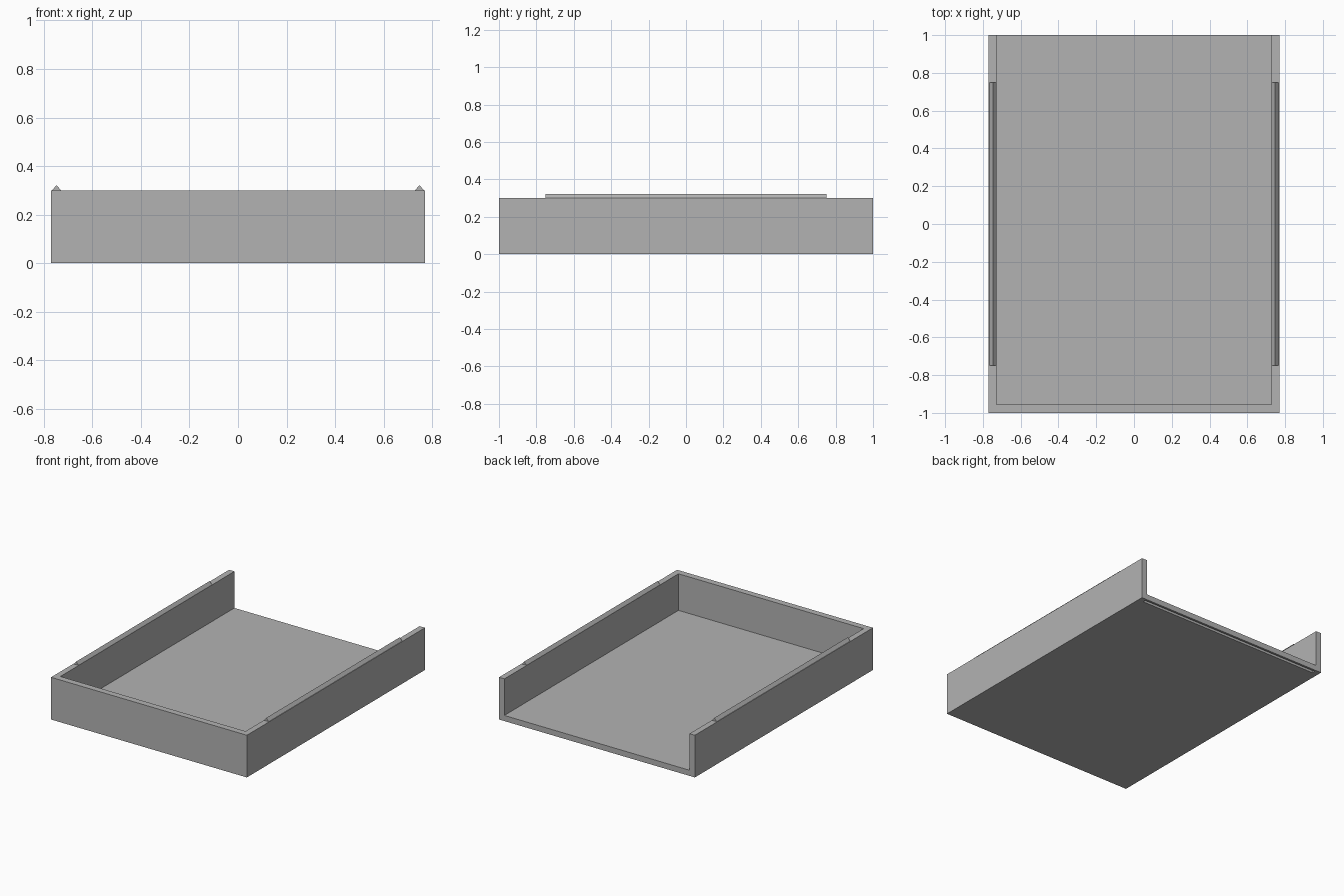
import bpy
import bmesh
from mathutils import Vector

cube = bpy.data.objects.get("Cube")
if cube:
    bpy.data.objects.remove(cube, do_unlink=True)

grey = bpy.data.materials.new("plain grey")
grey.use_nodes = True
colour = (0.45, 0.45, 0.45, 1)
grey.diffuse_color = colour
grey.node_tree.nodes["Principled BSDF"].inputs["Base Color"].default_value = colour

HALF_W, HALF_L, HEIGHT = 0.77, 1.0, 0.30
WALL, FLOOR = 0.042, 0.04


def add_object(name, bm):
    bmesh.ops.recalc_face_normals(bm, faces=bm.faces[:])
    mesh = bpy.data.meshes.new(name)
    bm.to_mesh(mesh)
    bm.free()
    mesh.materials.append(grey)
    obj = bpy.data.objects.new(name, mesh)
    bpy.context.collection.objects.link(obj)
    return obj


def box(name, low, high):
    low, high = Vector(low), Vector(high)
    bm = bmesh.new()
    bmesh.ops.create_cube(bm, size=1)
    bmesh.ops.scale(bm, vec=high - low, verts=bm.verts)
    bmesh.ops.translate(bm, vec=(low + high) / 2, verts=bm.verts)
    return add_object(name, bm)


def cut(target, cutter):
    mod = target.modifiers.new("cut", "BOOLEAN")
    mod.operation = "DIFFERENCE"
    mod.solver = "EXACT"
    mod.object = cutter
    bpy.context.view_layer.objects.active = target
    bpy.ops.object.modifier_apply(modifier=mod.name)
    bpy.data.objects.remove(cutter, do_unlink=True)


# Tray body: solid block, hollowed out and open at the back
tray = box("tray_body", (-HALF_W, -HALF_L, 0), (HALF_W, HALF_L, HEIGHT))
inner = HALF_W - WALL
cut(tray, box("cavity_cutter", (-inner, -HALF_L + 0.045, FLOOR),
              (inner, HALF_L + 0.1, HEIGHT + 0.1)))

# Narrow groove under the back edge of the floor
cut(tray, box("groove_cutter", (-inner, 0.963, -0.1), (inner, 0.985, 0.02)))

# Triangular locating ridge along the top of each side wall
for side, name in ((-1, "right_ridge"), (1, "left_ridge")):
    bm = bmesh.new()
    profile = [(0.729, HEIGHT), (0.766, HEIGHT), (0.7475, HEIGHT + 0.022)]
    face = bm.faces.new([bm.verts.new((side * x, -0.75, z)) for x, z in profile])
    ends = bmesh.ops.extrude_face_region(bm, geom=[face])["geom"]
    bmesh.ops.translate(bm, vec=(0, 1.5, 0),
                        verts=[v for v in ends if isinstance(v, bmesh.types.BMVert)])
    add_object(name, bm)
